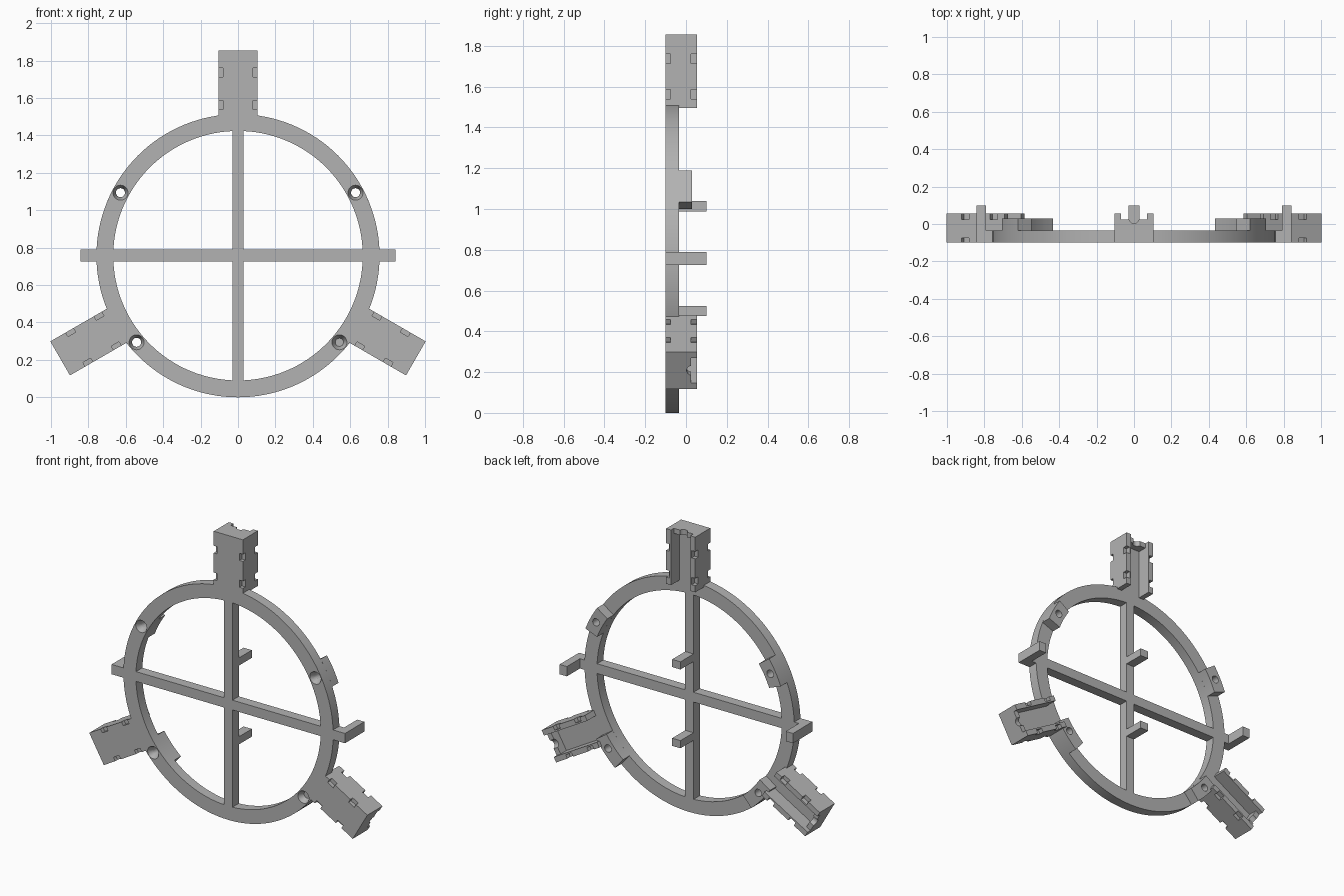
import bpy, bmesh, math
from mathutils import Matrix, Vector

cube = bpy.data.objects.get("Cube")
if cube:
    bpy.data.objects.remove(cube, do_unlink=True)

CZ = 0.757                 # height of the ring centre
R_OUT, R_IN = 0.757, 0.667
FRONT, BACK = -0.10, -0.035
BAR = 0.03                 # half width of the cross bars

grey = bpy.data.materials.new("plain grey")
grey.use_nodes = True
colour = (0.45, 0.45, 0.45, 1)
grey.diffuse_color = colour
grey.node_tree.nodes["Principled BSDF"].inputs["Base Color"].default_value = colour


def finish(name, bm):
    bmesh.ops.recalc_face_normals(bm, faces=bm.faces)
    mesh = bpy.data.meshes.new(name)
    bm.to_mesh(mesh)
    bm.free()
    mesh.materials.append(grey)
    ob = bpy.data.objects.new(name, mesh)
    bpy.context.collection.objects.link(ob)
    return ob


def box(name, x0, x1, y0, y1, z0, z1):
    bm = bmesh.new()
    bmesh.ops.create_cube(bm, size=1)
    for v in bm.verts:
        v.co = Vector(((x0 + x1) / 2 + v.co.x * (x1 - x0),
                       (y0 + y1) / 2 + v.co.y * (y1 - y0),
                       (z0 + z1) / 2 + v.co.z * (z1 - z0)))
    return finish(name, bm)


def sector(name, a0, a1, n, y0, y1):
    """Piece of the flat ring between two angles in degrees."""
    closed = a1 - a0 >= 360
    bm = bmesh.new()
    rows = []
    for i in range(n if closed else n + 1):
        a = math.radians(a0 + (a1 - a0) * i / n)
        rows.append([bm.verts.new((r * math.cos(a), y, CZ + r * math.sin(a)))
                     for r, y in ((R_IN, y0), (R_OUT, y0), (R_OUT, y1), (R_IN, y1))])
    for i in range(n):
        p, q = rows[i], rows[(i + 1) % len(rows)]
        for k in range(4):
            m = (k + 1) % 4
            bm.faces.new((p[k], p[m], q[m], q[k]))
    if not closed:
        bm.faces.new(rows[0])
        bm.faces.new(rows[-1])
    return finish(name, bm)


def cone(name, r1, r2, depth, matrix):
    bm = bmesh.new()
    bmesh.ops.create_cone(bm, cap_ends=True, segments=32, radius1=r1,
                          radius2=r2, depth=depth, matrix=matrix)
    return finish(name, bm)


def cut(target, cutter):
    cutter.hide_render = True
    mod = target.modifiers.new("cut", 'BOOLEAN')
    mod.operation, mod.solver, mod.object = 'DIFFERENCE', 'EXACT', cutter
    bpy.context.view_layer.objects.active = target
    bpy.ops.object.modifier_apply(modifier=mod.name)
    bpy.data.objects.remove(cutter, do_unlink=True)


# Ring and the four screw bosses behind it
ring = sector("ring", 0, 360, 128, FRONT, BACK)
for side, flip in (("left", 1), ("right", -1)):
    for level, hole, lo, hi in (("upper", 28.2, 21.4, 34.9), ("lower", -40.5, -49.5, -34)):
        a0, a1 = (lo, hi) if flip == 1 else (180 - hi, 180 - lo)
        boss = sector(f"{level}_{side}_screw_boss", a0, a1, 8, BACK, 0.03)
        a = math.radians(hole)
        x, z = flip * 0.713 * math.cos(a), CZ + 0.713 * math.sin(a)
        turn = Matrix.Rotation(-math.pi / 2, 4, 'X')      # cone axis along +y
        for part in (ring, boss):
            cut(part, cone("drill", 0.024, 0.024, 0.4, Matrix.Translation((x, 0, z)) @ turn))
        # Countersink on the front face
        cut(ring, cone("countersink", 0.041, 0.022, 0.04,
                       Matrix.Translation((x, FRONT + 0.018, z)) @ turn))

# Cross bars
box("vertical_bar", -BAR, BAR, FRONT, BACK, CZ - 0.675, CZ + 0.675)
box("horizontal_bar", -0.842, 0.842, FRONT, BACK, CZ - 0.032, CZ + 0.032)

# Pegs pointing backwards
for name, s in (("left", 1), ("right", -1)):
    x0, x1 = sorted((s * 0.79, s * 0.842))
    box(f"{name}_end_peg", x0, x1, BACK, 0.10, CZ - 0.032, CZ + 0.032)
for name, s in (("upper", 1), ("lower", -1)):
    z0, z1 = sorted((s * 0.232, s * 0.282))
    box(f"{name}_peg", -BAR, BAR, BACK, 0.10, CZ + z0, CZ + z1)


# Channel arms, shaped along +x and then swung into place
def arm(name, angle):
    ob = box(name, 0.738, 1.098, FRONT, 0.055, -0.105, 0.105)
    cut(ob, box("channel", 0.6, 1.065, BACK, 0.2, -0.07, 0.07))
    cut(ob, box("end_gap", 1.0, 1.2, 0.025, 0.2, -0.07, 0.07))
    cut(ob, cone("end_notch", 0.027, 0.027, 0.2,
                 Matrix.Translation((1.12, 0.03, 0)) @ Matrix.Rotation(math.pi / 2, 4, 'Y')))
    # Tie notches in the long corners
    for x in (0.805, 0.98):
        for y0, y1 in ((-0.2, -0.075), (0.025, 0.2)):
            for z0, z1 in ((-0.2, -0.08), (0.08, 0.2)):
                cut(ob, box("tie_notch", x - 0.0235, x + 0.0235, y0, y1, z0, z1))
    ob.data.transform(Matrix.Translation((0, 0, CZ)) @
                      Matrix.Rotation(-math.radians(angle), 4, 'Y'))


for name, angle in (("top_arm", 90), ("left_arm", -30), ("right_arm", 210)):
    arm(name, angle)

# Smooth the round faces and keep the edges crisp
bpy.ops.object.select_all(action='DESELECT')
for ob in bpy.context.collection.objects:
    if ob.type == 'MESH' and ("ring" in ob.name or "boss" in ob.name):
        ob.select_set(True)
        bpy.context.view_layer.objects.active = ob
bpy.ops.object.shade_smooth_by_angle(angle=math.radians(30))
